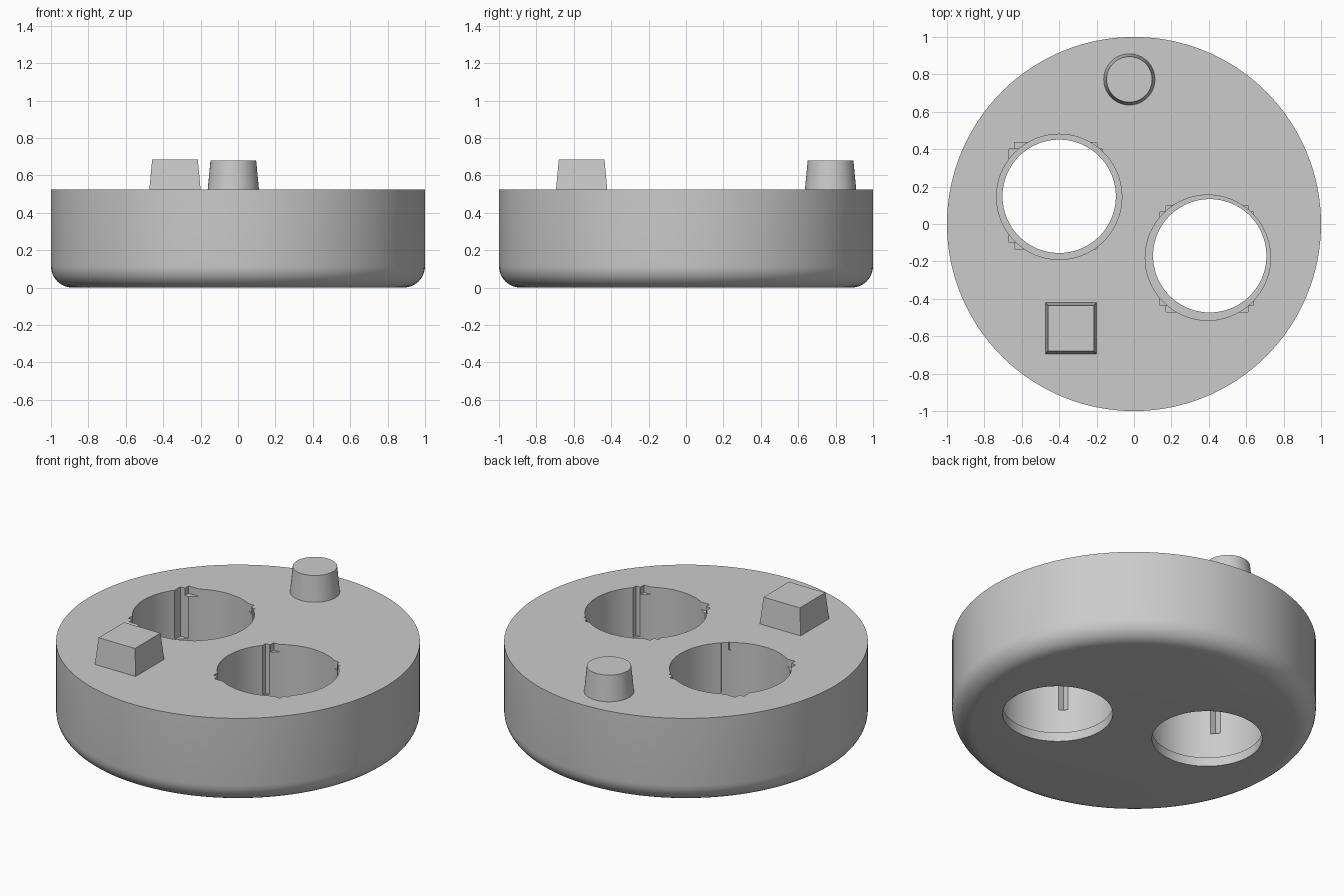
import bpy, bmesh, math
from mathutils import Matrix

if "Cube" in bpy.data.objects:
    bpy.data.objects.remove(bpy.data.objects["Cube"])

TOP = 0.525
FILLET = 0.115

grey = bpy.data.materials.new("light_grey")
grey.diffuse_color = (0.6, 0.6, 0.6, 1)
grey.use_nodes = True
grey.node_tree.nodes["Principled BSDF"].inputs["Base Color"].default_value = grey.diffuse_color


def make_object(name, bm):
    bmesh.ops.recalc_face_normals(bm, faces=bm.faces)
    mesh = bpy.data.meshes.new(name)
    bm.to_mesh(mesh)
    bm.free()
    obj = bpy.data.objects.new(name, mesh)
    obj.data.materials.append(grey)
    bpy.context.collection.objects.link(obj)
    return obj


def cone(name, x, y, z0, z1, r0, r1, sides):
    bm = bmesh.new()
    bmesh.ops.create_cone(bm, cap_ends=True, segments=sides, radius1=r0, radius2=r1,
                          depth=z1 - z0, matrix=Matrix.Translation((x, y, (z0 + z1) / 2)))
    return make_object(name, bm)


def tapered_box(name, x, y, z0, z1, half_x, half_y, taper=1.0):
    bm = bmesh.new()
    bmesh.ops.create_cube(bm, size=2)
    for v in bm.verts:
        s = taper if v.co.z > 0 else 1.0
        v.co = (x + v.co.x * half_x * s, y + v.co.y * half_y * s, z1 if v.co.z > 0 else z0)
    return make_object(name, bm)


def cut(target, cutter):
    cutter.hide_render = True
    mod = target.modifiers.new("cut", 'BOOLEAN')
    mod.operation = 'DIFFERENCE'
    mod.solver = 'EXACT'
    mod.object = cutter
    bpy.context.view_layer.objects.active = target
    bpy.ops.object.modifier_apply(modifier=mod.name)
    bpy.data.objects.remove(cutter)


def smooth(obj):
    bpy.ops.object.select_all(action='DESELECT')
    obj.select_set(True)
    bpy.context.view_layer.objects.active = obj
    bpy.ops.object.shade_smooth_by_angle(angle=math.radians(30))


# Round body with a rounded lower edge, stacked from rings
SIDES = 128
profile = [(1 - FILLET + FILLET * math.sin(a), FILLET - FILLET * math.cos(a))
           for a in (math.pi / 2 * i / 8 for i in range(9))] + [(1, TOP)]
bm = bmesh.new()
rings = [[bm.verts.new((r * math.cos(2 * math.pi * i / SIDES),
                        r * math.sin(2 * math.pi * i / SIDES), z)) for i in range(SIDES)]
         for r, z in profile]
for low, high in zip(rings, rings[1:]):
    for i in range(SIDES):
        j = (i + 1) % SIDES
        bm.faces.new((low[i], low[j], high[j], high[i]))
bm.faces.new(rings[0][::-1])
bm.faces.new(rings[-1])
body = make_object("round_body", bm)

# Two sockets: through hole with a bottom ledge, deep corner slots, shallow corner notches
sockets = [((-0.40, 0.145), (-0.40, 0.148), (-0.418, 0.152)),
           ((0.395, -0.18), (0.405, -0.17), (0.39, -0.185))]
for bore, opening, corners in sockets:
    cut(body, cone("bore_cutter", *bore, 0.055, 0.8, 0.335, 0.335, 96))
    cut(body, cone("opening_cutter", *opening, -0.2, 0.3, 0.303, 0.303, 96))
    cut(body, tapered_box("slot_cutter", *corners, 0.225, 0.85, 0.25, 0.25))
    cut(body, tapered_box("notch_cutter", *corners, 0.48, 0.9, 0.22, 0.285))
smooth(body)

# Tapered pegs on the top face
smooth(cone("round_peg", -0.025, 0.773, TOP, 0.68, 0.137, 0.122, 64))
tapered_box("square_peg", -0.337, -0.558, TOP, 0.685, 0.137, 0.137, 0.89)
